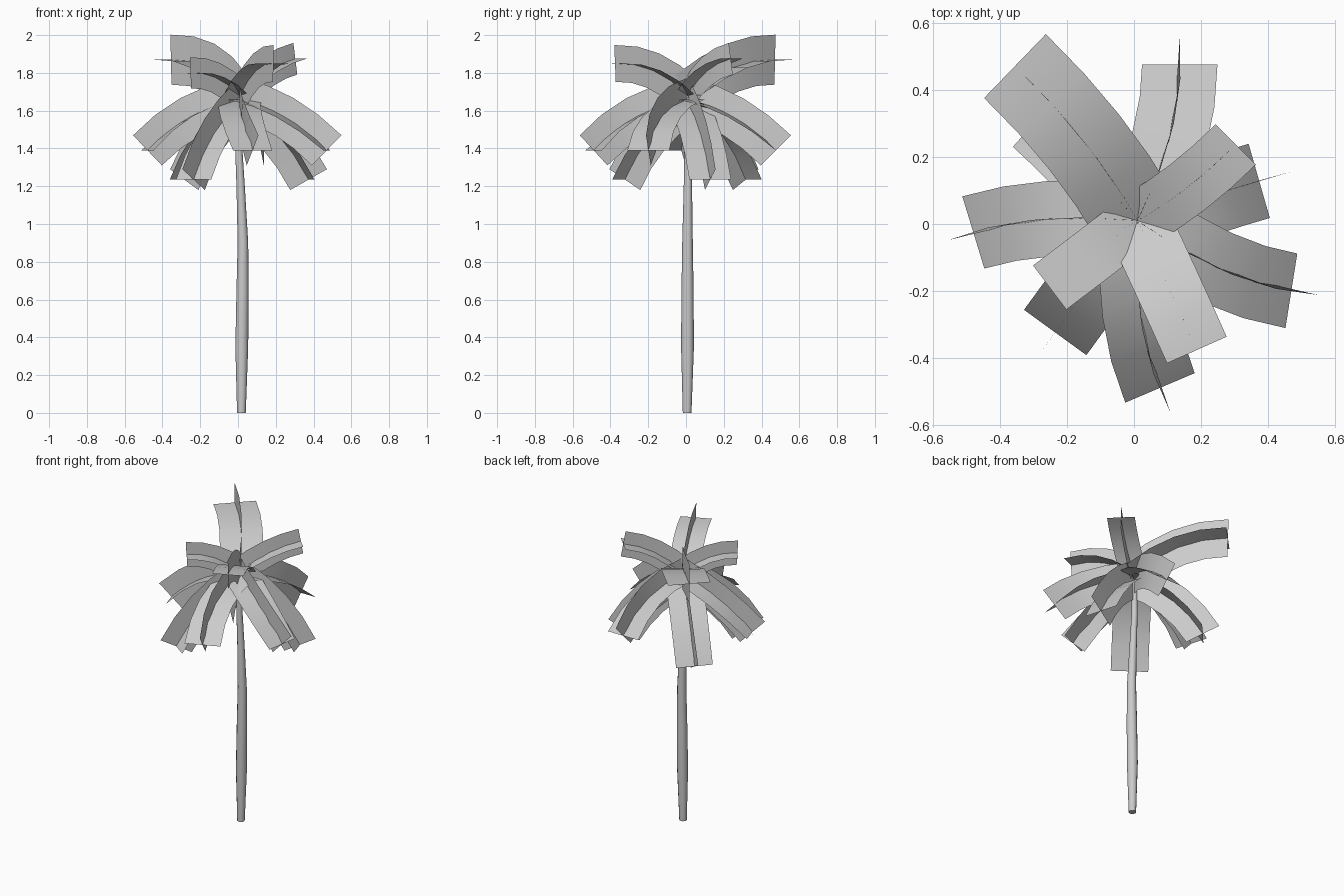
import bpy
import bmesh
from math import cos, sin, radians
from mathutils import Vector

cube = bpy.data.objects.get("Cube")
if cube:
    bpy.data.objects.remove(cube, do_unlink=True)

grey = bpy.data.materials.new("plain grey")
grey.use_nodes = True
COLOUR = (0.6, 0.6, 0.6, 1)
grey.diffuse_color = COLOUR
grey.node_tree.nodes["Principled BSDF"].inputs["Base Color"].default_value = COLOUR


def make_object(name, bm):
    mesh = bpy.data.meshes.new(name)
    bm.to_mesh(mesh)
    bm.free()
    obj = bpy.data.objects.new(name, mesh)
    bpy.context.collection.objects.link(obj)
    mesh.materials.append(grey)
    bpy.ops.object.select_all(action='DESELECT')
    obj.select_set(True)
    bpy.context.view_layer.objects.active = obj
    bpy.ops.object.shade_smooth_by_angle(angle=radians(40))
    return obj


# Trunk: slightly bent, tapering tube with closed ends
def trunk(rings, sides=12):
    bm = bmesh.new()
    loops = []
    for x, y, z, r in rings:
        loops.append([bm.verts.new((x + r * cos(radians(360 * i / sides)),
                                    y + r * sin(radians(360 * i / sides)), z))
                      for i in range(sides)])
    for low, high in zip(loops, loops[1:]):
        for i in range(sides):
            j = (i + 1) % sides
            bm.faces.new((low[i], low[j], high[j], high[i]))
    bm.faces.new(loops[0][::-1])
    bm.faces.new(loops[-1])
    make_object("trunk", bm)


# Frond: a flat and an upright strip crossing along one arched spine
def frond(name, azimuth, reach, tip_z, width, yaw, run, control_z, base_z, steps=4):
    start = Vector((0.01, 0.01, base_z))
    a, b = radians(azimuth), radians(yaw)
    tip = Vector((reach * cos(a), reach * sin(a), tip_z))
    control = Vector((tip.x - run * cos(b), tip.y - run * sin(b), control_z))
    bm = bmesh.new()
    strips = ([], [])
    for i in range(steps + 1):
        t = i / steps
        point = start * (1 - t) ** 2 + control * 2 * t * (1 - t) + tip * t * t
        along = ((control - start) * (1 - t) + (tip - control) * t).normalized()
        side = along.cross(Vector((0, 0, 1))).normalized()
        for strip, axis in zip(strips, (side, side.cross(along))):
            strip.append([bm.verts.new(point + axis * width * k) for k in (-0.5, 0.5)])
    for strip in strips:
        for p, q in zip(strip, strip[1:]):
            bm.faces.new((p[0], p[1], q[1], q[0]))
    make_object(name, bm)


trunk([(0.018, 0.006, 0, 0.023), (0.02, 0.008, 0.35, 0.034),
       (0.024, 0.008, 0.65, 0.032), (0.026, 0.008, 0.9, 0.028),
       (0.014, 0.01, 1.2, 0.022), (0.004, 0.01, 1.4, 0.019),
       (0.004, 0.01, 1.67, 0.016)])

# Upper fronds: azimuth, reach, tip height, width, end yaw, run, control height
UPPER = [(127, 0.59, 1.87, 0.265, 136, 0.32, 1.88),
         (217, 0.315, 1.80, 0.165, 217, 0.17, 1.81),
         (-63.5, 0.42, 1.85, 0.195, -66, 0.23, 1.86),
         (38, 0.385, 1.875, 0.17, 45, 0.2, 1.84)]
for n, row in enumerate(UPPER, 1):
    frond(f"upper_frond_{n}", *row, base_z=1.68)

# Middle fronds: one arch repeated around the crown
for n, (azimuth, reach, yaw) in enumerate([(-23, 0.51, -9), (183, 0.48, 197),
                                           (-81, 0.495, -67), (74, 0.495, 90)], 1):
    frond(f"middle_frond_{n}", azimuth, reach, 1.39, 0.225, yaw, 0.22, 1.61, 1.66)

# Lower fronds: steeper droop
for n, (azimuth, reach, yaw) in enumerate([(234, 0.4, 234), (19, 0.395, 16),
                                           (132, 0.425, 138)], 1):
    frond(f"lower_frond_{n}", azimuth, reach, 1.235, 0.23, yaw, 0.15, 1.51, 1.64)
